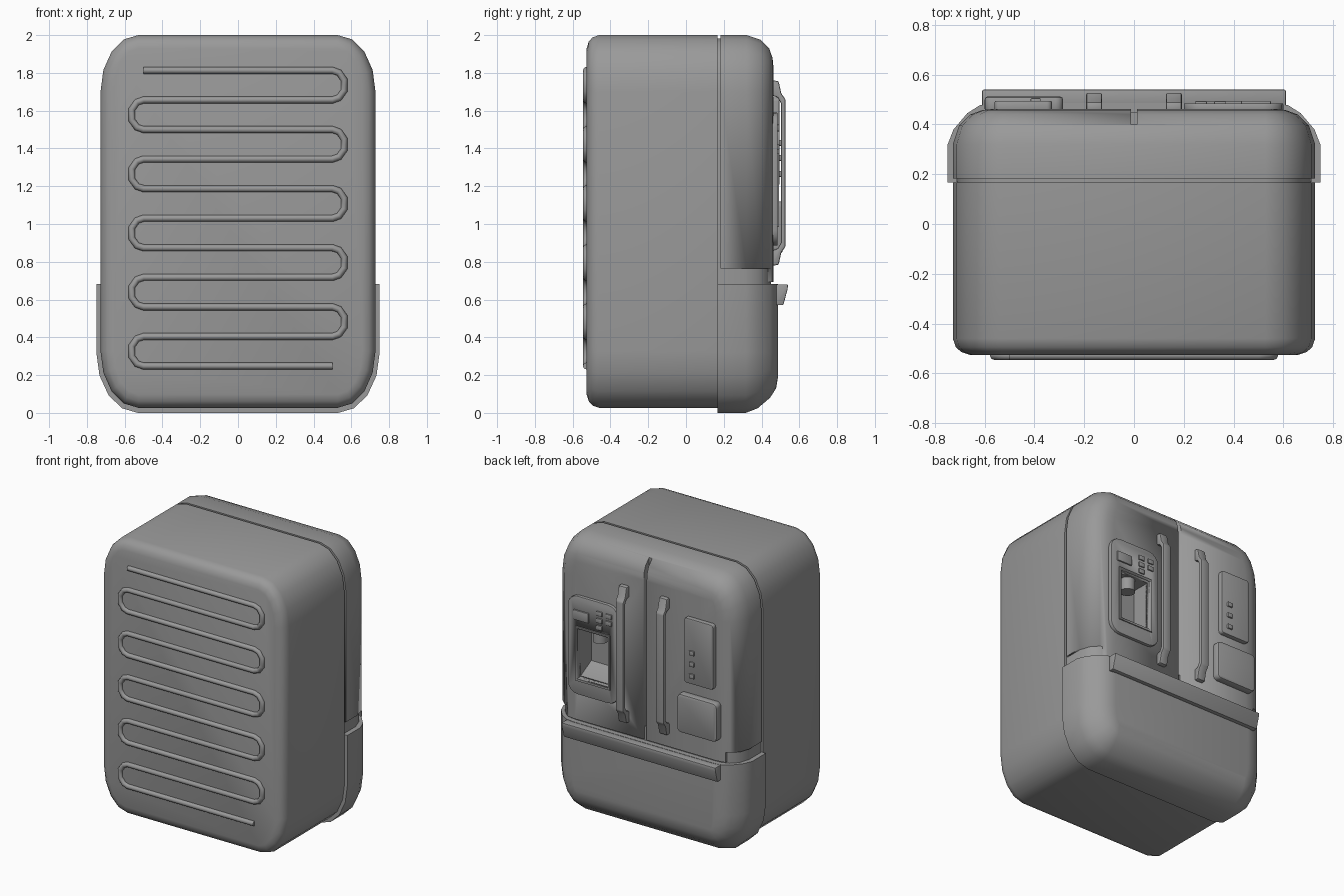
import bpy
import bmesh
from math import sin, cos, pi, radians
from mathutils import Vector

cube = bpy.data.objects.get("Cube")
if cube:
    bpy.data.objects.remove(cube, do_unlink=True)

GREY = (0.32, 0.32, 0.32, 1)
grey = bpy.data.materials.new("plain_grey")
grey.use_nodes = True
grey.diffuse_color = GREY
grey.node_tree.nodes["Principled BSDF"].inputs["Base Color"].default_value = GREY


def select(ob):
    bpy.ops.object.select_all(action='DESELECT')
    ob.select_set(True)
    bpy.context.view_layer.objects.active = ob


def make(name, bm, bevel=0, smooth=True):
    """Turn a bmesh into a finished object."""
    bmesh.ops.recalc_face_normals(bm, faces=bm.faces)
    me = bpy.data.meshes.new(name)
    bm.to_mesh(me)
    bm.free()
    ob = bpy.data.objects.new(name, me)
    bpy.context.collection.objects.link(ob)
    me.materials.append(grey)
    select(ob)
    if bevel:
        mod = ob.modifiers.new("soft_edges", 'BEVEL')
        mod.width, mod.segments = bevel, 2
        bpy.ops.object.modifier_apply(modifier=mod.name)
    if smooth:
        bpy.ops.object.shade_smooth_by_angle(angle=radians(35))
    return ob


def rounded(x0, x1, z0, z1, rx, rz, seg=4):
    """Rectangle outline with elliptical corners."""
    pts = []
    corners = ((x1 - rx, z1 - rz), (x0 + rx, z1 - rz), (x0 + rx, z0 + rz), (x1 - rx, z0 + rz))
    for q, (cx, cz) in enumerate(corners):
        for i in range(seg + 1):
            a = (q + i / seg) * pi / 2
            pts.append((cx + rx * cos(a), cz + rz * sin(a)))
    return pts


def loft(name, hx, z0, z1, rx, rz, rings, low=None, high=None):
    """Rounded shell through (y, inset) rings, trimmed flat at low and high."""
    bm = bmesh.new()
    loops = []
    for y, d in rings:
        outline = rounded(d - hx, hx - d, z0 + d, z1 - d, rx - d, rz - d)
        loops.append([bm.verts.new((x, y, z)) for x, z in outline])
    n = len(loops[0])
    for a, b in zip(loops, loops[1:]):
        for i in range(n):
            j = (i + 1) % n
            bm.faces.new((a[i], a[j], b[j], b[i]))
    bm.faces.new(loops[0])
    bm.faces.new(loops[-1])
    for z, outer in ((low, False), (high, True)):
        if z is None:
            continue
        cut = bmesh.ops.bisect_plane(bm, geom=bm.verts[:] + bm.edges[:] + bm.faces[:],
                                     plane_co=(0, 0, z), plane_no=(0, 0, 1),
                                     clear_outer=outer, clear_inner=not outer)
        rim = [e for e in cut["geom_cut"] if isinstance(e, bmesh.types.BMEdge)]
        bmesh.ops.holes_fill(bm, edges=rim, sides=0)
    return make(name, bm)


def prism(name, pts, axis, lo, hi, bevel=0, smooth=True):
    """Extrude (y, z) points along x, or (x, z) points along y."""
    bm = bmesh.new()
    if axis == 'x':
        verts = [bm.verts.new((lo, a, b)) for a, b in pts]
        move = Vector((hi - lo, 0, 0))
    else:
        verts = [bm.verts.new((a, lo, b)) for a, b in pts]
        move = Vector((0, hi - lo, 0))
    face = bm.faces.new(verts)
    ext = bmesh.ops.extrude_face_region(bm, geom=[face])
    bmesh.ops.translate(bm, vec=move, verts=[v for v in ext["geom"] if isinstance(v, bmesh.types.BMVert)])
    return make(name, bm, bevel, smooth)


def box(name, x0, x1, y0, y1, z0, z1, bevel=0):
    return prism(name, [(x0, z0), (x1, z0), (x1, z1), (x0, z1)], 'y', y0, y1, bevel)


def carve(ob, cutter):
    mod = ob.modifiers.new("cut", 'BOOLEAN')
    mod.operation, mod.solver, mod.object = 'DIFFERENCE', 'EXACT', cutter
    select(ob)
    bpy.ops.object.modifier_apply(modifier=mod.name)
    bpy.data.objects.remove(cutter, do_unlink=True)


# Cabinet and the recessed seal behind the doors
loft("cabinet", 0.728, 0.027, 2, 0.2, 0.3,
     [(-0.526, 0.07), (-0.515, 0.035), (-0.495, 0.012), (-0.46, 0), (0.167, 0)])
loft("door_seal", 0.71, 0.045, 1.982, 0.185, 0.285, [(0.15, 0), (0.2, 0)])

# Upper doors, split by a groove and notched at the lower corners
DOOR = [(0.183, 0), (0.32, 0), (0.395, 0.025), (0.44, 0.07), (0.458, 0.12), (0.463, 0.17)]
doors = loft("upper_doors", 0.728, 0.027, 2, 0.2, 0.3, DOOR, low=0.692)
carve(doors, box("groove_cutter", -0.012, 0.012, 0.4, 0.6, 0.6, 2.1))
for s in (-1, 1):
    x0, x1 = sorted((s * 0.63, s * 0.9))
    carve(doors, box("notch_cutter", x0, x1, 0.1, 0.6, 0.6, 0.765))
loft("hinge_band", 0.716, 0.04, 1.98, 0.19, 0.29,
     [(y - 0.012, d) for y, d in DOOR], low=0.66, high=0.78)

# Lower drawer with its full-width pull
loft("lower_drawer", 0.75, 0, 2, 0.22, 0.32,
     [(0.167, 0), (0.317, 0), (0.38, 0.025), (0.445, 0.08), (0.477, 0.13), (0.487, 0.19)], high=0.682)
prism("drawer_pull", [(0.47, 0.68), (0.54, 0.68), (0.538, 0.655), (0.515, 0.57), (0.47, 0.57)],
      'x', -0.61, 0.61, 0.005)

# Door handles: raised bars with stepped feet
half = [(0.455, 1.76), (0.49, 1.757), (0.505, 1.69), (0.527, 1.66)]
inner = [(0.502, 1.64), (0.485, 1.67), (0.455, 1.68)]
mid = 1.27
outer = half + [(y, 2 * mid - z) for y, z in reversed(half)]
back = [(y, 2 * mid - z) for y, z in reversed(inner)] + inner
for side, x in (("left", 0.16), ("right", -0.16)):
    prism(side + "_door_handle", outer + back, 'x', x - 0.032, x + 0.032, 0.008)

# Dispenser panel with a niche running into the door
niche = [(0.6, 1.36), (0.33, 1.36), (0.33, 1.07), (0.46, 1.0), (0.6, 1.0)]
panel = prism("dispenser_panel", rounded(0.2, 0.6, 0.885, 1.59, 0.08, 0.08), 'y', 0.45, 0.485, 0.006)
for ob in (doors, panel):
    carve(ob, prism("niche_cutter", niche, 'x', 0.275, 0.52))

# Raised rim around the niche
rim = box("niche_rim", 0.26, 0.535, 0.48, 0.493, 0.985, 1.375)
carve(rim, prism("rim_cutter", niche, 'x', 0.275, 0.52))

# Nozzle and controls
bm = bmesh.new()
bmesh.ops.create_cone(bm, cap_ends=True, segments=16, radius1=0.05, radius2=0.05, depth=0.09)
bmesh.ops.translate(bm, verts=bm.verts, vec=(0.395, 0.405, 1.318))
make("dispenser_nozzle", bm)
box("display", 0.43, 0.55, 0.48, 0.495, 1.42, 1.49, 0.004)
for x in (0.27, 0.345):
    for z in (1.41, 1.46, 1.51):
        if (x, z) != (0.27, 1.41):
            box("control_button", x - 0.023, x + 0.023, 0.48, 0.494, z - 0.016, z + 0.016, 0.003)

# Notice plates on the right door
prism("upper_plate", rounded(-0.56, -0.33, 1.205, 1.67, 0.02, 0.02), 'y', 0.45, 0.495, 0.006)
for z in (1.265, 1.35, 1.43):
    box("plate_peg", -0.415, -0.375, 0.48, 0.506, z - 0.016, z + 0.016, 0.004)
prism("lower_plate", rounded(-0.6, -0.285, 0.845, 1.12, 0.03, 0.03), 'y', 0.45, 0.512, 0.012)

# Serpentine cooling coil
ROWS, TOP, STEP, Y = 11, 1.813, 0.1565, -0.528
path = []
for r in range(ROWS):
    s = 1 if r % 2 == 0 else -1
    z = TOP - r * STEP
    if r == 0:
        path.append((-0.5, z))
    path.append((s * 0.5, z))
    if r < ROWS - 1:
        turn = [(0.535, 0.012), (0.562, 0.05)]
        path += [(s * x, z - d) for x, d in turn]
        path += [(s * x, z - STEP + d) for x, d in reversed(turn)]
        path.append((s * 0.5, z - STEP))
cu = bpy.data.curves.new("cooling_coil", 'CURVE')
cu.dimensions = '3D'
cu.bevel_depth, cu.bevel_resolution, cu.use_fill_caps = 0.018, 2, True
spline = cu.splines.new('POLY')
path = [p for i, p in enumerate(path) if i == 0 or p != path[i - 1]]
clean = [path[0]]
for p in path[1:]:
    if (Vector(p) - Vector(clean[-1])).length > 0.001:
        clean.append(p)
spline.points.add(len(clean) - 1)
for pt, (x, z) in zip(spline.points, clean):
    pt.co = (x, Y, z, 1)
coil = bpy.data.objects.new("cooling_coil", cu)
bpy.context.collection.objects.link(coil)
cu.materials.append(grey)
select(coil)
bpy.ops.object.convert(target='MESH')
bpy.ops.object.shade_smooth_by_angle(angle=radians(50))
